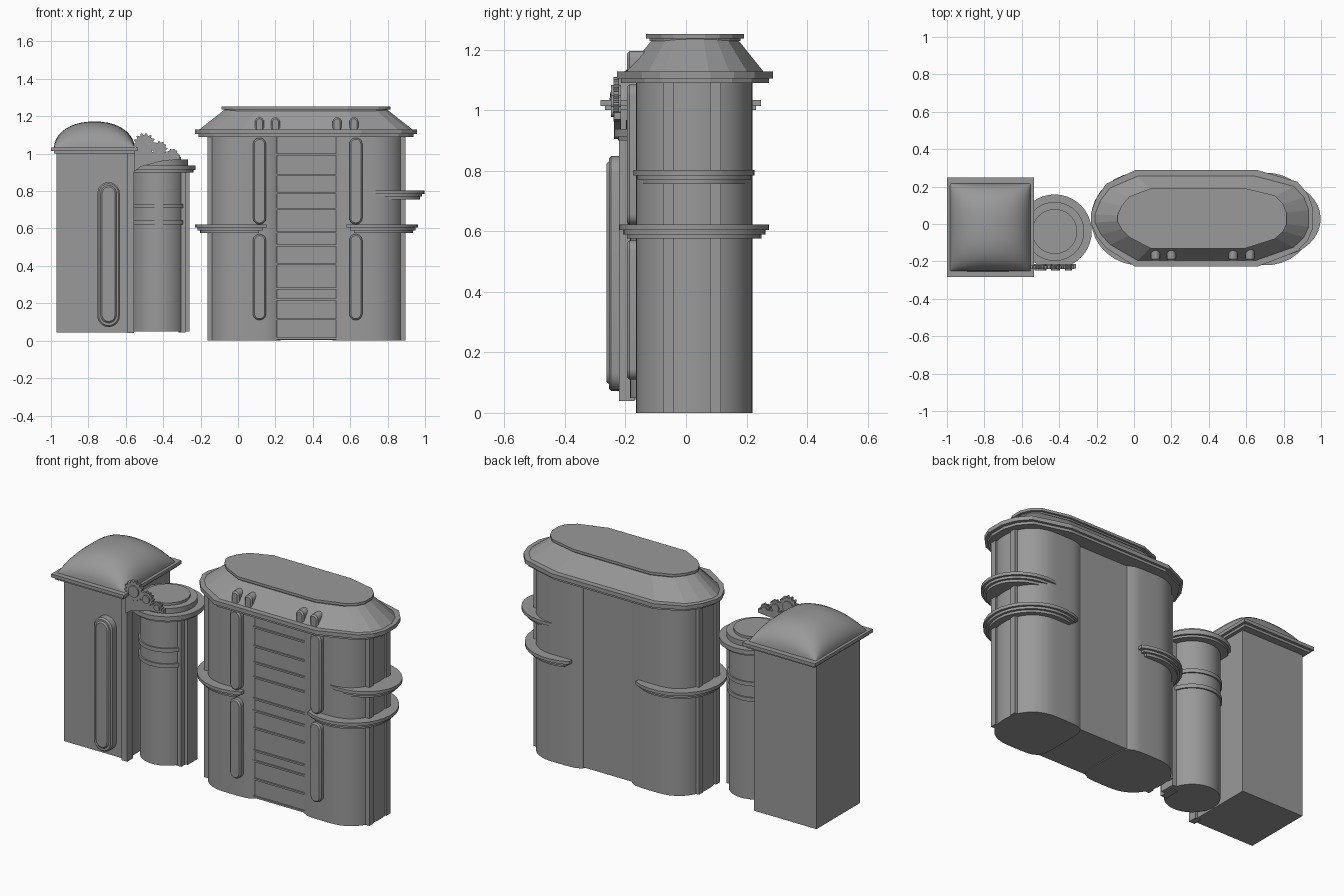
import bpy, bmesh, math

if "Cube" in bpy.data.objects:
    bpy.data.objects.remove(bpy.data.objects["Cube"])

stone = bpy.data.materials.new("plain_grey")
stone.use_nodes = True
stone.diffuse_color = (0.32, 0.32, 0.32, 1)
stone.node_tree.nodes["Principled BSDF"].inputs["Base Color"].default_value = (0.32, 0.32, 0.32, 1)


def finish(name, bm, smooth=True):
    bmesh.ops.recalc_face_normals(bm, faces=bm.faces)
    mesh = bpy.data.meshes.new(name)
    bm.to_mesh(mesh)
    bm.free()
    mesh.materials.append(stone)
    obj = bpy.data.objects.new(name, mesh)
    bpy.context.collection.objects.link(obj)
    if smooth:
        bpy.ops.object.select_all(action="DESELECT")
        obj.select_set(True)
        bpy.context.view_layer.objects.active = obj
        bpy.ops.object.shade_smooth_by_angle(angle=math.radians(32))
    return obj


def loft(name, loops, smooth=True):
    """Closed solid through loops of 3D points."""
    bm = bmesh.new()
    rings = [[bm.verts.new(p) for p in loop] for loop in loops]
    n = len(rings[0])
    for a, b in zip(rings, rings[1:]):
        for i in range(n):
            bm.faces.new((a[i], a[(i + 1) % n], b[(i + 1) % n], b[i]))
    bm.faces.new(rings[0][::-1])
    bm.faces.new(rings[-1])
    return finish(name, bm, smooth)


def box(name, x0, x1, y0, y1, z0, z1):
    return loft(name, [[(x0, y0, z), (x1, y0, z), (x1, y1, z), (x0, y1, z)] for z in (z0, z1)], False)


def slab(name, outline, y_front, y_back, smooth=False):
    """Upright plate from an x-z outline."""
    return loft(name, [[(x, y, z) for x, z in outline] for y in (y_front, y_back)], smooth)


def capsule(name, x, w, z0, z1, y_front, y_back, round_base=True):
    """Raised rounded strip with a bevelled face."""
    def outline(y, inset):
        r = w / 2 - inset
        top = [(x + r * math.cos(math.pi * i / 10), y, z1 - w / 2 + r * math.sin(math.pi * i / 10)) for i in range(11)]
        if round_base:
            low = [(2 * x - px, y, z0 + z1 - pz) for px, y, pz in top]
        else:
            low = [(x - r, y, z0), (x + r, y, z0)]
        return top + low
    loft(name, [outline(y_back, 0), outline(y_front + 0.008, 0), outline(y_front, 0.008)])


CY = 0.027


def tower_section(cx, sign, z, n=48):
    """Oval that is round on the outer side and squarer on the inner side."""
    pts = []
    for i in range(n):
        c, s = math.cos(math.tau * i / n), math.sin(math.tau * i / n)
        power, rx = (2.2, 0.19) if c > 0 else (6, 0.2)
        k = (abs(c) ** power + abs(s) ** power) ** (-1 / power)
        pts.append((cx + sign * rx * c * k, CY + 0.192 * s * k, z))
    return pts


def balcony(name, cx, sign, rx, ry, z, cut):
    """Three tiers of an oval wrapping the outer end, cut off toward the centre wall."""
    for k in range(3):
        a, b = rx - 0.013 * k, ry - 0.013 * k
        end = math.acos((cut + 0.02 * k) / a)
        loops = [[(cx + sign * a * math.cos(t), CY + b * math.sin(t), h)
                  for t in (end * (i / 10 - 1) for i in range(21))]
                 for h in (z - 0.018 - 0.014 * k, z - 0.014 * k)]
        loft(f"{name}_tier_{k}", loops)


# Main hall: two towers with end ribs and balconies
for side, cx, sign in (("right", 0.028, -1), ("left", 0.704, 1)):
    loft(side + "_tower", [tower_section(cx, sign, z) for z in (0, 1.1)])
    for k, dy in enumerate((-0.085, 0.07)):
        xs = sorted((cx + sign * 0.15, cx + sign * 0.192))
        box(f"{side}_rib_{k}", *xs, CY + dy - 0.018, CY + dy + 0.018, 0, 1.1)
    balcony(side + "_balcony", cx, sign, 0.258, 0.248, 0.622, -0.125)
balcony("upper_balcony", 0.758, 1, 0.24, 0.2, 0.802, -0.05)

# Shallow centre wall with slats
box("centre_wall", 0.1, 0.63, -0.14, 0.192, 0.005, 1.1)
for i, z in enumerate((0.012, 0.115, 0.22, 0.28, 0.41, 0.51, 0.58, 0.705, 0.79, 0.885, 0.995)):
    box(f"slat_{i}", 0.16, 0.57, -0.149, -0.12, z - 0.005, z + 0.005)

# Tall window strips and roof pegs
for x in (0.115, 0.63):
    capsule("lower_window", x, 0.07, 0.11, 0.57, -0.195, -0.12)
    capsule("upper_window", x, 0.07, 0.622, 1.085, -0.195, -0.12)
for x in (0.115, 0.2, 0.53, 0.62):
    capsule("roof_peg", x, 0.048, 1.12, 1.195, -0.195, -0.13, False)


# Roof: long faceted outline, scaled between eave and cap
def eave(hx, hy, z):
    shape = ((1, -0.2), (1, 0.2), (0.955, 0.5), (0.86, 0.76), (0.5, 1), (-0.6, 1),
             (-0.86, 0.72), (-0.95, 0.42), (-1, 0.1), (-1, -0.1), (-0.945, -0.38),
             (-0.86, -0.62), (-0.6, -1), (0.5, -1), (0.86, -0.68), (0.955, -0.45))
    return [(0.363 + u * hx, 0.03 + v * hy, z) for u, v in shape]


loft("roof_eave", [eave(*s) for s in (
    (0.575, 0.245, 1.09), (0.575, 0.245, 1.105), (0.594, 0.258, 1.105), (0.594, 0.258, 1.128))], False)
loft("roof_slope", [eave(0.575, 0.228, 1.125), eave(0.435, 0.14, 1.235)], False)
loft("roof_cap", [eave(*s) for s in (
    (0.435, 0.15, 1.228), (0.435, 0.15, 1.237), (0.452, 0.162, 1.237), (0.452, 0.162, 1.252))], False)

# Square side building
box("side_body", -0.97, -0.57, -0.21, 0.19, 0.045, 1.01)
box("corner_post", -0.592, -0.555, -0.222, -0.17, 0.04, 1.0)
box("side_cornice_lower", -0.985, -0.55, -0.268, 0.232, 1.0, 1.014)
box("side_cornice_upper", -1.0, -0.535, -0.283, 0.248, 1.014, 1.033)
capsule("side_window", -0.692, 0.12, 0.073, 0.848, -0.255, -0.2)
capsule("side_window_panel", -0.692, 0.085, 0.095, 0.83, -0.263, -0.2)

# Cushion dome
bm = bmesh.new()
N = 20
bmesh.ops.create_grid(bm, x_segments=N, y_segments=N, size=1)
for v in bm.verts:
    u, w = (math.sin(c * math.pi / 2) for c in v.co.xy)
    h = max(0, (1 - abs(u) ** 2.2) * (1 - abs(w) ** 2.8)) ** 0.5
    v.co = (-0.768 + 0.216 * u, -0.018 + 0.235 * w, 1.03 + 0.142 * h)
finish("dome", bm)

# Round turret with bands, collar and cap
TX, TY = -0.424, -0.04
steps = ((0.05, 0.145), (0.62, 0.145), (0.62, 0.153), (0.642, 0.153), (0.642, 0.145),
         (0.71, 0.145), (0.71, 0.153), (0.732, 0.153), (0.732, 0.145), (0.9, 0.145),
         (0.9, 0.185), (0.912, 0.185), (0.912, 0.198), (0.938, 0.198), (0.938, 0.158),
         (0.968, 0.158), (0.968, 0.12), (0.982, 0.12))
turn = [(math.cos(math.tau * i / 40), math.sin(math.tau * i / 40)) for i in range(40)]
loft("turret", [[(TX + r * c, TY + r * s, z) for c, s in turn] for z, r in steps])
box("turret_post", -0.312, -0.26, -0.09, 0.0, 0.05, 0.905)
box("turret_post_edge", -0.318, -0.28, -0.12, -0.03, 0.045, 0.9)


# Gears on a bracket
def gear(name, x, z, r, teeth):
    outline = []
    for i in range(teeth * 4):
        a = math.tau * i / (teeth * 4)
        rad = r if i % 4 < 2 else r * 0.82
        outline.append((x + rad * math.cos(a), z + rad * math.sin(a)))
    slab(name, outline, -0.24, -0.222)
    slab(name + "_hub", [(x + 0.55 * r * c, z + 0.55 * r * s) for c, s in turn], -0.248, -0.215, True)


gear("large_gear", -0.5, 1.05, 0.06, 14)
gear("middle_gear", -0.42, 1.025, 0.042, 12)
gear("small_gear", -0.35, 0.995, 0.032, 10)
slab("gear_bracket", [(-0.555, 0.905), (-0.52, 0.93), (-0.4, 0.962), (-0.31, 0.97),
                      (-0.31, 0.992), (-0.42, 1.005), (-0.555, 1.02)], -0.238, -0.215)
